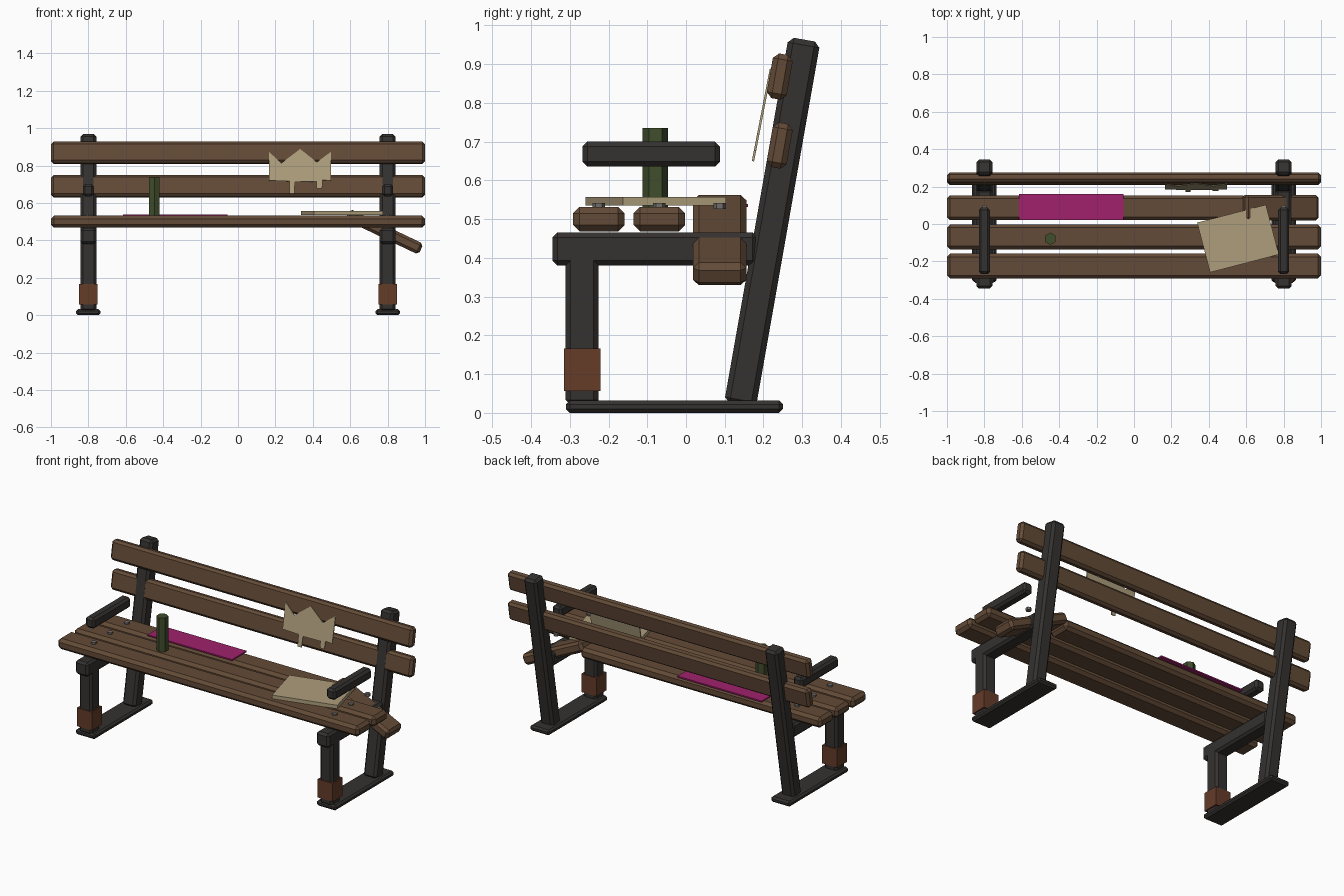
import bpy, bmesh
from math import radians, sin, cos
from mathutils import Matrix, Vector, Euler

if "Cube" in bpy.data.objects:
    bpy.data.objects.remove(bpy.data.objects["Cube"])


def material(name, r, g, b):
    m = bpy.data.materials.new(name)
    m.diffuse_color = (r, g, b, 1)
    m.use_nodes = True
    m.node_tree.nodes["Principled BSDF"].inputs["Base Color"].default_value = m.diffuse_color
    return m


WOOD = material("wood", 0.125, 0.07, 0.038)
IRON = material("dark_iron", 0.035, 0.032, 0.03)
RUST = material("rust", 0.13, 0.045, 0.022)
CLOTH = material("magenta", 0.35, 0.015, 0.15)
PAPER = material("paper", 0.42, 0.34, 0.2)
GLASS = material("green_glass", 0.05, 0.075, 0.025)
BOLT = material("bolt_grey", 0.16, 0.15, 0.14)


def finish(bm, name, mat):
    bmesh.ops.recalc_face_normals(bm, faces=bm.faces)
    me = bpy.data.meshes.new(name)
    bm.to_mesh(me)
    bm.free()
    me.materials.append(mat)
    ob = bpy.data.objects.new(name, me)
    bpy.context.collection.objects.link(ob)
    return ob


def box(name, loc, size, mat, bevel=0.0, rot=(0, 0, 0)):
    """Chamfered box, rotation in degrees."""
    bm = bmesh.new()
    bmesh.ops.create_cube(bm, size=1, matrix=Matrix.Diagonal((*size, 1)))
    if bevel:
        bmesh.ops.bevel(bm, geom=bm.edges[:], offset=bevel, segments=1,
                        affect='EDGES', clamp_overlap=True)
    ob = finish(bm, name, mat)
    ob.location = loc
    ob.rotation_euler = Euler([radians(a) for a in rot])
    return ob


def prism(name, points, depth, mat, matrix):
    """Extrude a flat outline along its local z."""
    bm = bmesh.new()
    face = bm.faces.new([bm.verts.new((x, y, 0)) for x, y in points])
    out = bmesh.ops.extrude_face_region(bm, geom=[face])
    bmesh.ops.translate(bm, vec=(0, 0, depth),
                        verts=[v for v in out["geom"] if isinstance(v, bmesh.types.BMVert)])
    ob = finish(bm, name, mat)
    ob.matrix_world = matrix
    return ob


def hexagon(r):
    return [(r * sin(radians(60 * i)), r * cos(radians(60 * i))) for i in range(6)]


SLAT_Y = (-0.225, -0.069, 0.087)

# iron side frames
for side, x in (("left", -0.8), ("right", 0.8)):
    box(f"{side}_skid", (x, -0.03, 0.016), (0.13, 0.56, 0.032), IRON, 0.01)
    box(f"{side}_front_leg", (x, -0.268, 0.215), (0.085, 0.085, 0.39), IRON, 0.013)
    box(f"{side}_rust_cuff", (x, -0.268, 0.111), (0.1, 0.095, 0.11), RUST)
    box(f"{side}_seat_rail", (x, -0.08, 0.423), (0.085, 0.53, 0.085), IRON, 0.013)
    box(f"{side}_back_post", (x, 0.2225, 0.4915), (0.085, 0.083, 0.958), IRON, 0.014, (-10, 0, 0))
    box(f"{side}_armrest", (x, -0.09, 0.668), (0.06, 0.355, 0.065), IRON, 0.013)
    for i, y in enumerate(SLAT_Y):
        prism(f"{side}_bolt_{i + 1}", hexagon(0.016), 0.016, BOLT,
              Matrix.Translation((x, y, 0.526)))

# seat slats, the rear one snapped near its right end
for i, y in enumerate(SLAT_Y):
    x1 = 0.6 if i == 2 else 1.0
    box(f"seat_slat_{i + 1}", ((x1 - 1) / 2, y, 0.5), (x1 + 1, 0.133, 0.064), WOOD, 0.017)
box("broken_slat_end", (0.782, 0.087, 0.446), (0.435, 0.138, 0.064), WOOD, 0.015, (0, 25.5, 0))

# back slats
for name, z in (("upper", 0.868), ("lower", 0.69)):
    box(f"{name}_back_slat", (0, 0.242, z), (2.0, 0.052, 0.117), WOOD, 0.014, (-10, 0, 0))

# litter: bottle, cloth, newspaper
prism("bottle", hexagon(0.033), 0.21, GLASS, Matrix.Translation((-0.447, -0.079, 0.525)))
box("cloth", (-0.335, 0.091, 0.535), (0.56, 0.138, 0.008), CLOTH)
box("newspaper", (0.556, -0.078, 0.546), (0.38, 0.275, 0.022), PAPER, 0, (0, 0, 14.6))

# torn poster hanging on the backrest
torn = [(-0.165, 0.23), (-0.1, 0.17), (0, 0.247), (0.09, 0.175), (0.165, 0.232),
        (0.165, 0.075), (0.12, 0.078), (0.118, 0.032), (0.088, 0.032), (0.088, 0.07),
        (-0.028, 0.068), (-0.03, 0.004), (-0.056, 0.004), (-0.058, 0.072), (-0.165, 0.075)]
prism("torn_poster", torn, 0.006, PAPER,
      Matrix.Translation((0.332, 0.175, 0.645)) @ Matrix.Rotation(radians(79), 4, 'X'))
